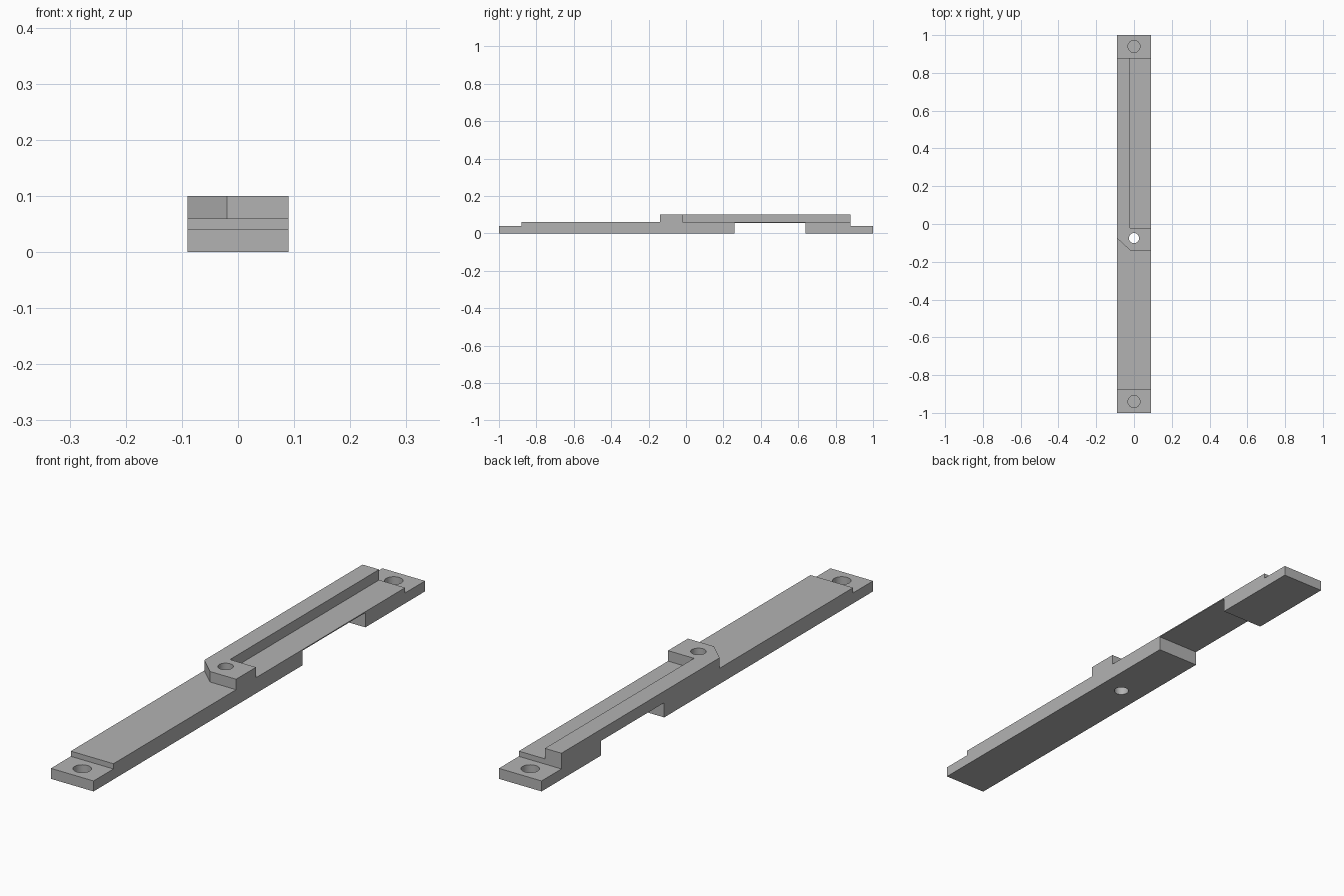
import bpy
import bmesh
from mathutils import Vector

cube = bpy.data.objects.get("Cube")
if cube:
    bpy.data.objects.remove(cube, do_unlink=True)

grey = bpy.data.materials.new("plain grey")
grey.use_nodes = True
colour = (0.45, 0.45, 0.45, 1)
grey.diffuse_color = colour
grey.node_tree.nodes["Principled BSDF"].inputs["Base Color"].default_value = colour

HALF_WIDTH = 0.09
DECK, TOP, TAB = 0.06, 0.10, 0.04
SHOULDER = 0.88


def finish(name, bm):
    bmesh.ops.recalc_face_normals(bm, faces=bm.faces)
    mesh = bpy.data.meshes.new(name)
    bm.to_mesh(mesh)
    bm.free()
    mesh.materials.append(grey)
    obj = bpy.data.objects.new(name, mesh)
    bpy.context.collection.objects.link(obj)
    return obj


def prism(name, outline, direction):
    """Extrude a flat outline of 3D points along a direction."""
    bm = bmesh.new()
    face = bm.faces.new([bm.verts.new(p) for p in outline])
    extruded = bmesh.ops.extrude_face_region(bm, geom=[face])["geom"]
    moved = [v for v in extruded if isinstance(v, bmesh.types.BMVert)]
    bmesh.ops.translate(bm, verts=moved, vec=Vector(direction))
    return finish(name, bm)


def drill(obj, y, radius, bottom):
    """Cut a round vertical hole down to the given height."""
    height = 0.3
    bm = bmesh.new()
    bmesh.ops.create_cone(bm, cap_ends=True, segments=32, radius1=radius,
                          radius2=radius, depth=height)
    bmesh.ops.translate(bm, verts=bm.verts, vec=(0, y, bottom + height / 2))
    cutter = finish("hole_cutter", bm)
    cutter.hide_render = True
    mod = obj.modifiers.new("hole", "BOOLEAN")
    mod.operation, mod.solver, mod.object = "DIFFERENCE", "EXACT", cutter
    bpy.context.view_layer.objects.active = obj
    bpy.ops.object.modifier_apply(modifier=mod.name)
    bpy.data.objects.remove(cutter, do_unlink=True)


# Base bar: side profile with low end tabs and an underside notch
notch_start, notch_end, notch_top = 0.26, 0.64, 0.056
side = [(-1, 0), (notch_start, 0), (notch_start, notch_top),
        (notch_end, notch_top), (notch_end, 0), (1, 0),
        (1, TAB), (SHOULDER, TAB), (SHOULDER, DECK),
        (-SHOULDER, DECK), (-SHOULDER, TAB), (-1, TAB)]
base = prism("base_bar", [(-HALF_WIDTH, y, z) for y, z in side],
             (2 * HALF_WIDTH, 0, 0))

# Raised head with one clipped corner, continuing into the long side rail
rail_x, head_front, head_back = -0.02, -0.14, -0.02
plan = [(rail_x, head_front), (HALF_WIDTH, head_front),
        (HALF_WIDTH, head_back), (rail_x, head_back),
        (rail_x, SHOULDER), (-HALF_WIDTH, SHOULDER), (-HALF_WIDTH, -0.075)]
rail = prism("head_and_side_rail", [(x, y, DECK) for x, y in plan],
             (0, 0, TOP - DECK))

# Blind holes in the tabs, and a through hole in the head
for end in (-1, 1):
    drill(base, end * 0.94, 0.032, 0.01)
for part in (base, rail):
    drill(part, -0.075, 0.027, -0.1)

# Smooth hole walls, crisp edges elsewhere
for part in (base, rail):
    bpy.ops.object.select_all(action="DESELECT")
    part.select_set(True)
    bpy.context.view_layer.objects.active = part
    bpy.ops.object.shade_smooth_by_angle()
